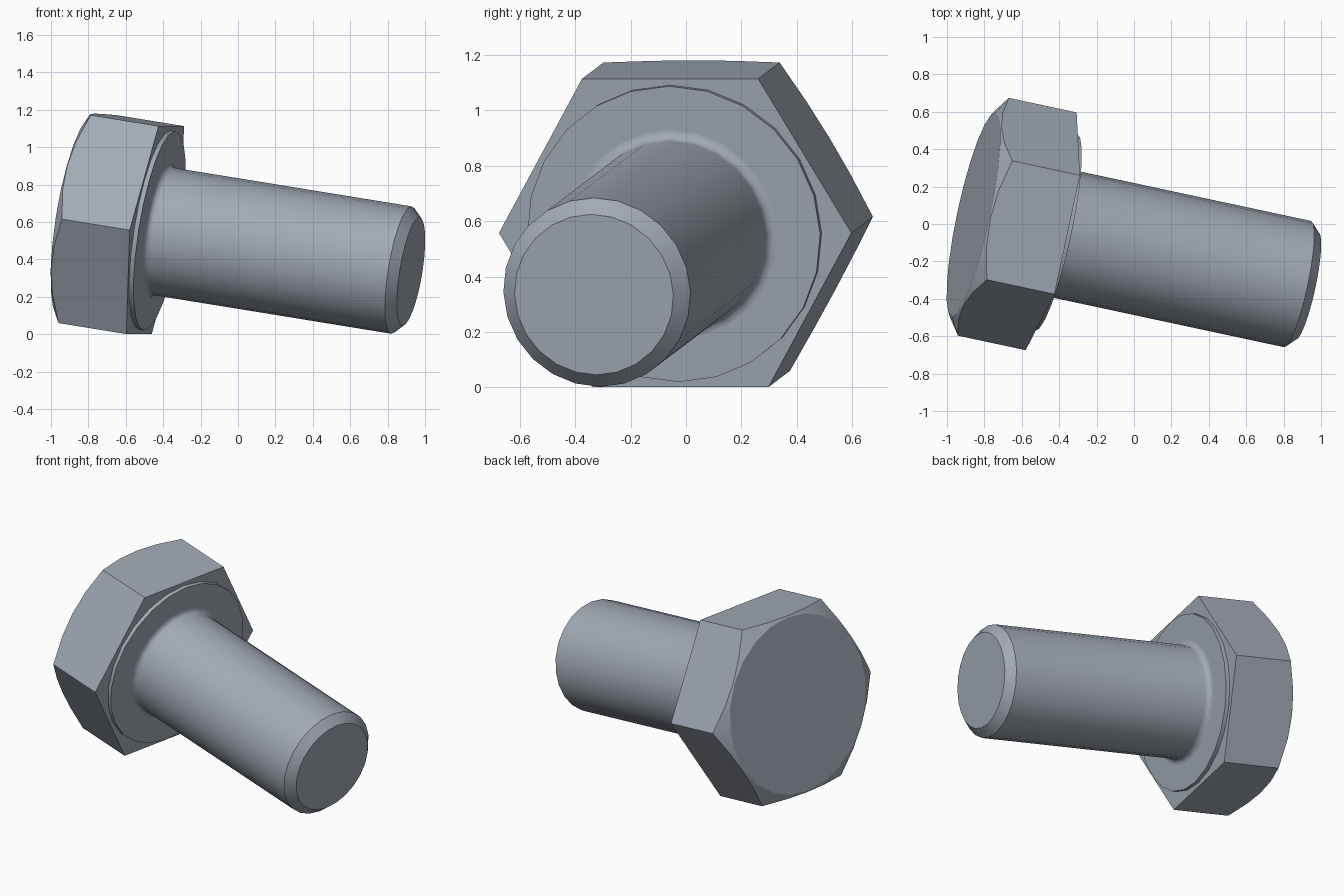
import bpy, bmesh, math
from mathutils import Matrix, Vector

if "Cube" in bpy.data.objects:
    bpy.data.objects.remove(bpy.data.objects["Cube"], do_unlink=True)

SEGMENTS = 24
HEX_R = 0.65
APOTHEM = HEX_R * math.cos(math.pi / 6)
HEAD_H = 0.43
CROWN_R = 0.555
WASHER_R, WASHER_H = 0.54, 0.025
SHANK_R, FILLET = 0.345, 0.035
CHAMFER = 0.052

# Leaning frame: local z runs from the head's underside to the tip
seat = Vector((-0.443, -0.039, 0.557))
tip = Vector((0.925, -0.332, 0.335))
axis = (tip - seat).normalized()
side = Vector((0, 0, 1)).cross(axis).normalized()
up = axis.cross(side)
frame = Matrix.Translation(seat) @ Matrix((side, up, axis)).transposed().to_4x4()
length = (tip - seat).length

steel = bpy.data.materials.new("blue_grey_steel")
steel.use_nodes = True
colour = (0.36, 0.40, 0.46, 1)
steel.diffuse_color = colour
bsdf = next(n for n in steel.node_tree.nodes if n.type == 'BSDF_PRINCIPLED')
bsdf.inputs["Base Color"].default_value = colour


def circle(radius, height):
    return lambda angle: (radius, height)


def hex_radius(angle):
    return APOTHEM / math.cos(angle % (math.pi / 3) - math.pi / 6)


def crown_edge(angle):
    # The conical crown chamfer cuts the corners deeper than the flats
    radius = hex_radius(angle)
    return radius, -HEAD_H + (radius - CROWN_R) * math.tan(math.pi / 6)


def loft(name, rings):
    """Skin a stack of rings around local z and cap both ends."""
    bm = bmesh.new()
    loops = []
    for ring in rings:
        loop = []
        for i in range(SEGMENTS):
            a = math.tau * i / SEGMENTS
            r, z = ring(a)
            loop.append(bm.verts.new((r * math.cos(a), r * math.sin(a), z)))
        loops.append(loop)
    for low, high in zip(loops, loops[1:]):
        for i in range(SEGMENTS):
            j = (i + 1) % SEGMENTS
            bm.faces.new((low[i], low[j], high[j], high[i]))
    bm.faces.new(loops[0][::-1])
    bm.faces.new(loops[-1])
    bmesh.ops.recalc_face_normals(bm, faces=bm.faces)
    mesh = bpy.data.meshes.new(name)
    bm.to_mesh(mesh)
    bm.free()
    mesh.materials.append(steel)
    obj = bpy.data.objects.new(name, mesh)
    bpy.context.collection.objects.link(obj)
    obj.matrix_world = frame
    bpy.ops.object.select_all(action='DESELECT')
    obj.select_set(True)
    bpy.context.view_layer.objects.active = obj
    bpy.ops.object.shade_smooth_by_angle(angle=math.radians(28))
    return obj


# Hexagonal head with a thin round bearing face
loft("hex_head", [
    circle(CROWN_R, -HEAD_H),
    crown_edge,
    lambda angle: (hex_radius(angle), 0),
    circle(WASHER_R, 0),
    circle(WASHER_R, WASHER_H),
])

# Plain shank: filleted root, straight barrel, chamfered tip
root = [circle(SHANK_R + FILLET, WASHER_H - 0.01)]
for k in range(6):
    a = math.pi / 2 * k / 5
    root.append(circle(SHANK_R + FILLET * (1 - math.sin(a)),
                       WASHER_H + FILLET * (1 - math.cos(a))))
loft("shank", root + [
    circle(SHANK_R, length - CHAMFER),
    circle(SHANK_R - CHAMFER, length),
])
